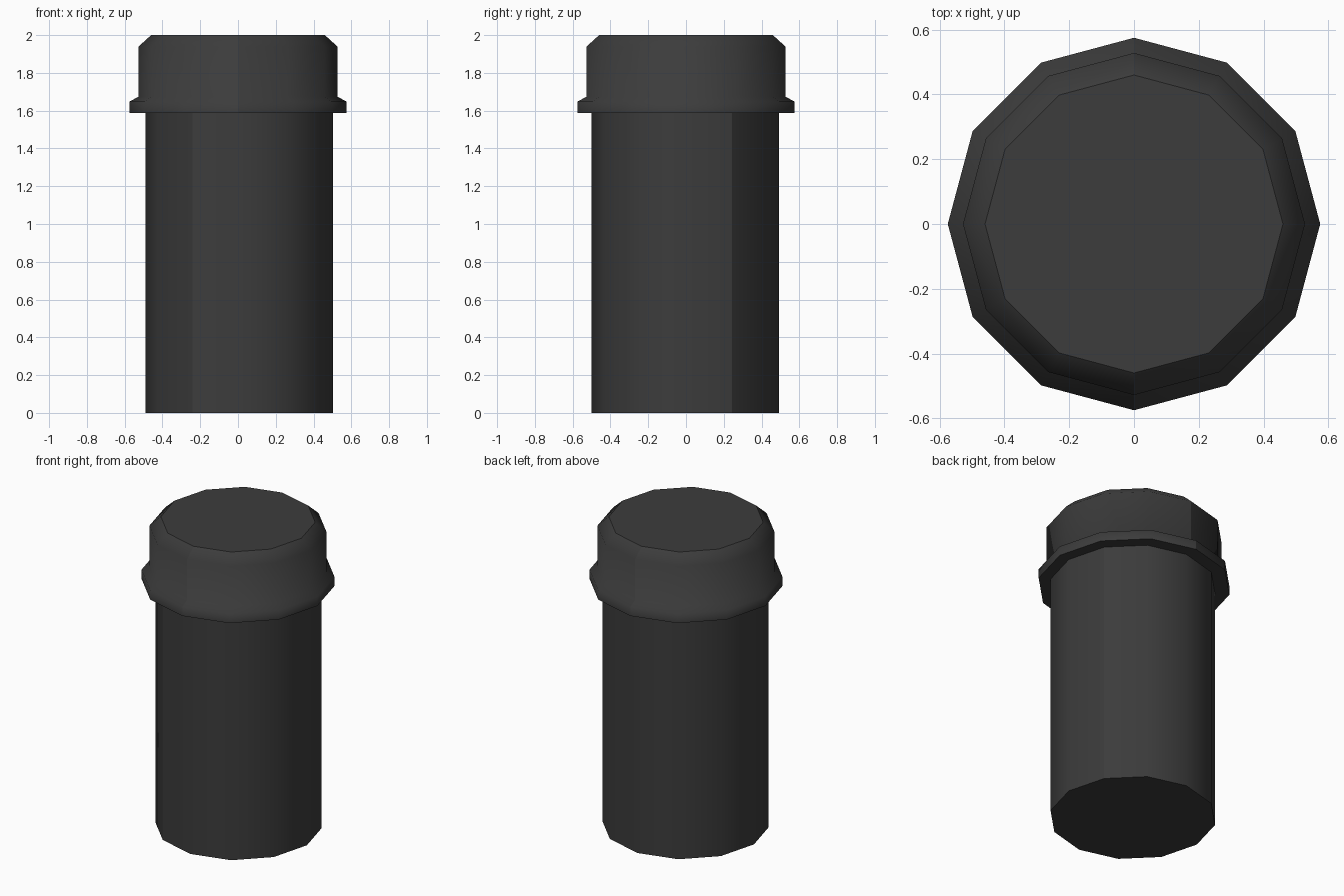
import bpy, bmesh
from math import cos, sin, radians

SIDES = 12

cube = bpy.data.objects.get("Cube")
if cube:
    bpy.data.objects.remove(cube, do_unlink=True)

charcoal = bpy.data.materials.new("charcoal")
charcoal.use_nodes = True
colour = (0.045, 0.045, 0.045, 1)
charcoal.diffuse_color = colour
charcoal.node_tree.nodes["Principled BSDF"].inputs["Base Color"].default_value = colour


def lathe(name, profile, centre, seams):
    """Closed turned solid from (radius, height) pairs, with sharp vertical seams at given angles."""
    bm = bmesh.new()
    rings = [[bm.verts.new((r * cos(radians(a)), r * sin(radians(a)), z))
              for a in range(0, 360, 360 // SIDES)] for r, z in profile]
    for low, high in zip(rings, rings[1:]):
        for i in range(SIDES):
            j = (i + 1) % SIDES
            bm.faces.new((low[i], low[j], high[j], high[i]))
        for a in seams:
            i = a * SIDES // 360
            bm.edges.get((low[i], high[i])).smooth = False
    bm.faces.new(rings[0][::-1])
    bm.faces.new(rings[-1])
    bm.normal_update()
    # Smooth sides, crisp flat ends
    for face in bm.faces:
        face.smooth = True
        if abs(face.normal.z) > 0.95:
            for edge in face.edges:
                edge.smooth = False
    mesh = bpy.data.meshes.new(name)
    bm.to_mesh(mesh)
    bm.free()
    mesh.materials.append(charcoal)
    obj = bpy.data.objects.new(name, mesh)
    obj.location = (*centre, 0)
    bpy.context.collection.objects.link(obj)
    return obj


# Straight container body
lathe("body", [(0.496, 0), (0.496, 1.59)], (0.006, -0.004), (30, 240))

# Cap with flared rim and chamfered top
lathe("cap", [(0.575, 1.587), (0.575, 1.648), (0.528, 1.673), (0.528, 1.938), (0.46, 2)],
      (0, 0), (90, 270))
